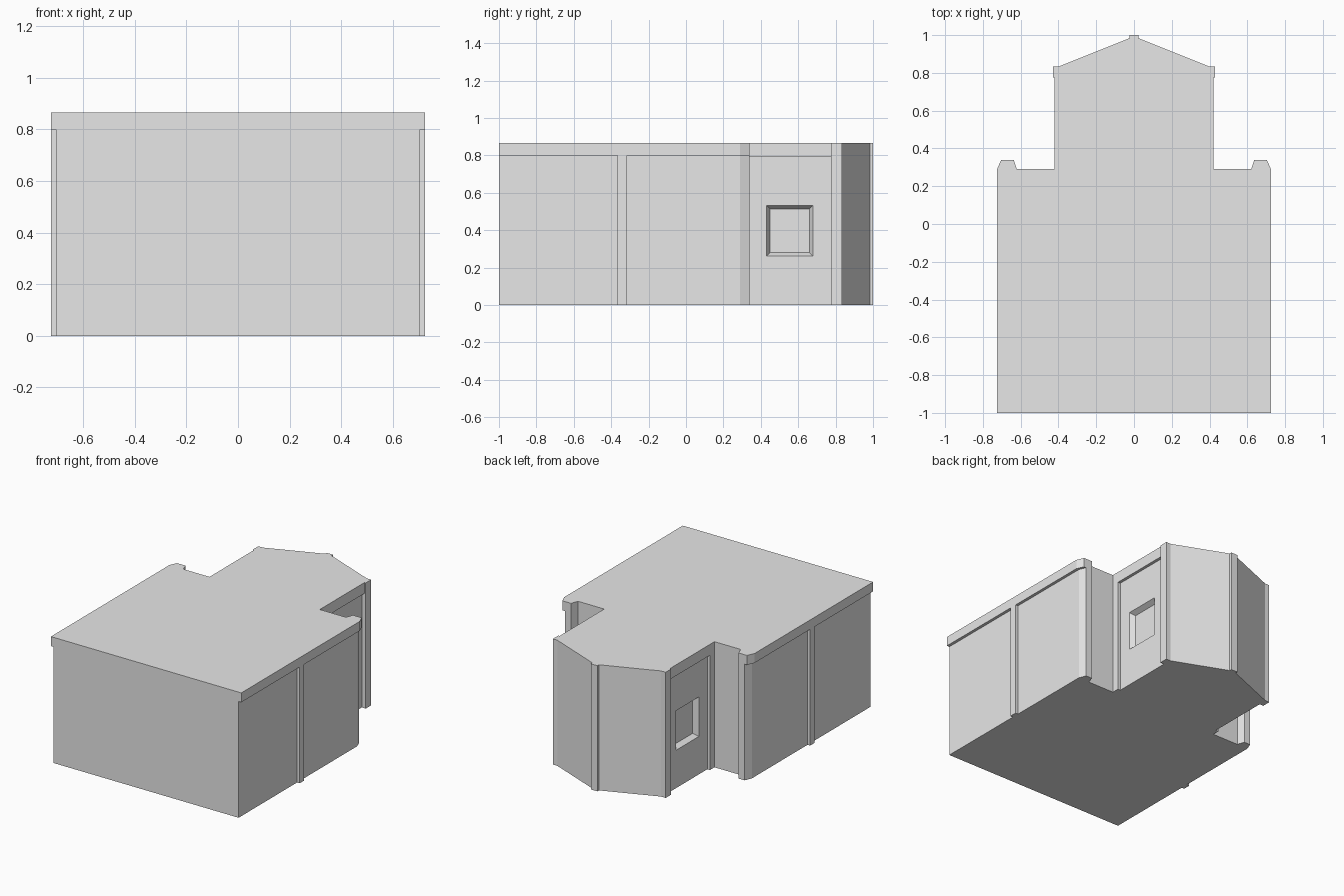
import bpy
import bmesh

cube = bpy.data.objects.get("Cube")
if cube:
    bpy.data.objects.remove(cube, do_unlink=True)

grey = bpy.data.materials.new("plain_grey")
grey.use_nodes = True
grey.diffuse_color = (0.8, 0.8, 0.8, 1)
grey.node_tree.nodes["Principled BSDF"].inputs["Base Color"].default_value = (0.8, 0.8, 0.8, 1)

WALL_TOP, ROOF_TOP = 0.80, 0.865


def finish(name, bm):
    bmesh.ops.recalc_face_normals(bm, faces=bm.faces)
    mesh = bpy.data.meshes.new(name)
    bm.to_mesh(mesh)
    bm.free()
    mesh.materials.append(grey)
    obj = bpy.data.objects.new(name, mesh)
    bpy.context.collection.objects.link(obj)
    return obj


def prism(name, outline, z0, z1):
    """Extrude a plan outline upward."""
    bm = bmesh.new()
    face = bm.faces.new([bm.verts.new((x, y, z0)) for x, y in outline])
    top = bmesh.ops.extrude_face_region(bm, geom=[face])["geom"]
    for v in top:
        if isinstance(v, bmesh.types.BMVert):
            v.co.z = z1
    return finish(name, bm)


def mirrored(half):
    return half + [(-x, y) for x, y in reversed(half)]


# Rear end shared by walls and roof: corner pilaster, angled wall, centre pilaster
rear = [(0.43, 0.775), (0.43, 0.835), (0.395, 0.835), (0.025, 0.983), (0.025, 1.0)]
# Stub at the back of the main block, up to the inner corner
stub = [(0.637, 0.34), (0.62, 0.29), (0.42, 0.29)]

# Walls, set back below the roof band, with side pilasters in the outline
wall_half = [(0.705, -1.0), (0.705, -0.365), (0.725, -0.365), (0.725, -0.315),
             (0.705, -0.315), (0.705, 0.29), (0.685, 0.34)] + stub + [
             (0.42, 0.34), (0.40, 0.34), (0.40, 0.775)] + rear
walls = prism("walls", mirrored(wall_half), 0, WALL_TOP)

# Roof slab with flush outer band
roof_half = [(0.725, -1.0), (0.725, 0.29), (0.703, 0.34)] + stub + [(0.42, 0.775)] + rear
prism("roof_band", mirrored(roof_half), WALL_TOP, ROOF_TOP)

for side, label in ((1, "left"), (-1, "right")):
    # Lower edge of the band along the rear wing
    strip = [(0.40, 0.34), (0.42, 0.34), (0.42, 0.775), (0.40, 0.775)]
    prism(label + "_wing_band", [(side * x, y) for x, y in strip], 0.79, WALL_TOP)

    # Recessed window with splayed reveals
    bm = bmesh.new()
    bmesh.ops.create_cube(bm, size=1)
    for v in bm.verts:
        outer = v.co.x > 0
        half_w, half_h = (0.145, 0.155) if outer else (0.105, 0.117)
        v.co = (side * (0.435 if outer else 0.365),
                0.555 + (half_w if v.co.y > 0 else -half_w),
                0.397 + (half_h if v.co.z > 0 else -half_h))
    cutter = finish(label + "_window_cutter", bm)
    cutter.hide_render = True
    cutter.hide_set(True)
    cutter.display_type = 'WIRE'
    cut = walls.modifiers.new(label + "_window", 'BOOLEAN')
    cut.operation = 'DIFFERENCE'
    cut.solver = 'EXACT'
    cut.object = cutter
